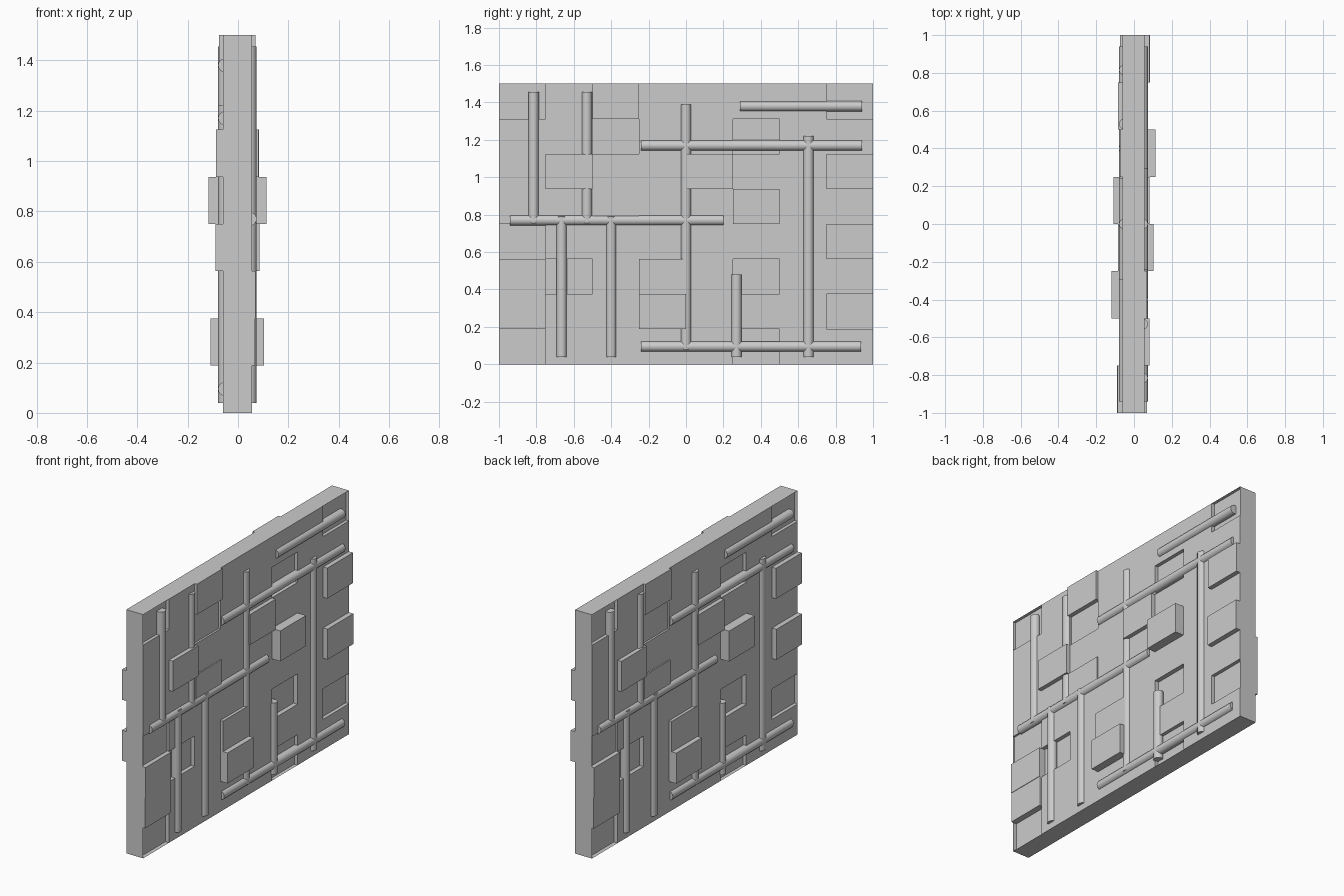
import bpy, bmesh, math
from mathutils import Vector, Matrix

if "Cube" in bpy.data.objects:
    bpy.data.objects.remove(bpy.data.objects["Cube"])

N = 8                 # cells per side of the panel grid
W, H = 2.0, 1.5       # panel width and height
T = 0.0575            # half thickness of the slab
SHIFT = -0.0025       # slab sits very slightly off centre

# Raised (+) and sunken (-) cells: (column, row) -> offset
CELLS = {
    (0, 0): -0.025, (0, 1): 0.012, (0, 2): 0.015, (0, 3): -0.012, (0, 7): -0.02,
    (1, 2): -0.025, (1, 5): 0.026,
    (2, 4): 0.008, (2, 6): -0.012, (2, 7): 0.015,
    (3, 1): 0.049, (3, 2): 0.018,
    (4, 5): 0.026,
    (5, 0): -0.022, (5, 2): -0.028, (5, 4): 0.058, (5, 6): -0.022,
    (7, 1): -0.022, (7, 3): 0.03, (7, 5): 0.028, (7, 7): -0.02,
}

# Pipes: vertical (y, z0, z1) and horizontal (z, y0, y1)
VERTICAL = [(-0.815, 0.755, 1.455), (-0.53, 0.755, 1.455), (0.0, 0.08, 1.39),
            (0.655, 0.04, 1.22), (-0.665, 0.04, 0.79), (-0.4, 0.04, 0.79),
            (0.27, 0.04, 0.48)]
HORIZONTAL = [(0.77, -0.94, 0.2), (1.17, -0.24, 0.94),
              (1.38, 0.29, 0.94), (0.095, -0.24, 0.935)]


def add_object(name, bm):
    mesh = bpy.data.meshes.new(name)
    bm.to_mesh(mesh)
    bm.free()
    obj = bpy.data.objects.new(name, mesh)
    bpy.context.collection.objects.link(obj)
    return obj


def wall_panel():
    bm = bmesh.new()
    # gridded sheet, stood upright and thickened so both faces keep the grid
    bmesh.ops.create_grid(bm, x_segments=N, y_segments=N, size=1)
    for v in bm.verts:
        v.co = Vector((-T, v.co.x * W / 2, (v.co.y + 1) * H / 2))
    res = bmesh.ops.extrude_face_region(bm, geom=bm.faces[:], use_keep_orig=True)
    verts = [g for g in res["geom"] if isinstance(g, bmesh.types.BMVert)]
    bmesh.ops.translate(bm, verts=verts, vec=(2 * T, 0, 0))
    bmesh.ops.recalc_face_normals(bm, faces=bm.faces[:])
    # push chosen cells in or out; the back is the front turned half way round
    for face in bm.faces[:]:
        if abs(face.normal.x) < 0.9:
            continue
        side = 1 if face.calc_center_median().x > 0 else -1
        mid = face.calc_center_median()
        cell = (int((mid.y * side + W / 2) / W * N), int(mid.z / H * N))
        if cell in CELLS:
            new = bmesh.ops.extrude_discrete_faces(bm, faces=[face])["faces"][0]
            bmesh.ops.translate(bm, verts=new.verts[:],
                                vec=(side * CELLS[cell], 0, 0))
    bmesh.ops.translate(bm, verts=bm.verts[:], vec=(SHIFT, 0, 0))
    return add_object("wall_panel", bm)


def pipe(name, a, b, turn):
    # round bar between two points, half sunk in the slab
    bm = bmesh.new()
    a, b = Vector(a), Vector(b)
    rot = (b - a).to_track_quat('Z', 'Y').to_matrix().to_4x4()
    bmesh.ops.create_cone(bm, cap_ends=True, segments=16, radius1=0.028,
                          radius2=0.028, depth=(b - a).length,
                          matrix=Matrix.Translation((a + b) / 2) @ rot)
    bm.transform(Matrix.Translation((SHIFT, 0, 0)) @ Matrix.Rotation(turn, 4, 'Z'))
    return add_object(name, bm)


wall_panel()

# Pipes on both faces
X = T - 0.009
pipes = []
for label, turn in (("right", 0), ("left", math.pi)):
    for y, z0, z1 in VERTICAL:
        pipes.append(pipe(f"{label}_vertical_pipe", (X, y, z0), (X, y, z1), turn))
    for z, y0, y1 in HORIZONTAL:
        pipes.append(pipe(f"{label}_horizontal_pipe", (X, y0, z), (X, y1, z), turn))

bpy.ops.object.select_all(action='DESELECT')
for p in pipes:
    p.select_set(True)
bpy.context.view_layer.objects.active = pipes[0]
bpy.ops.object.shade_smooth_by_angle(angle=math.radians(40))
